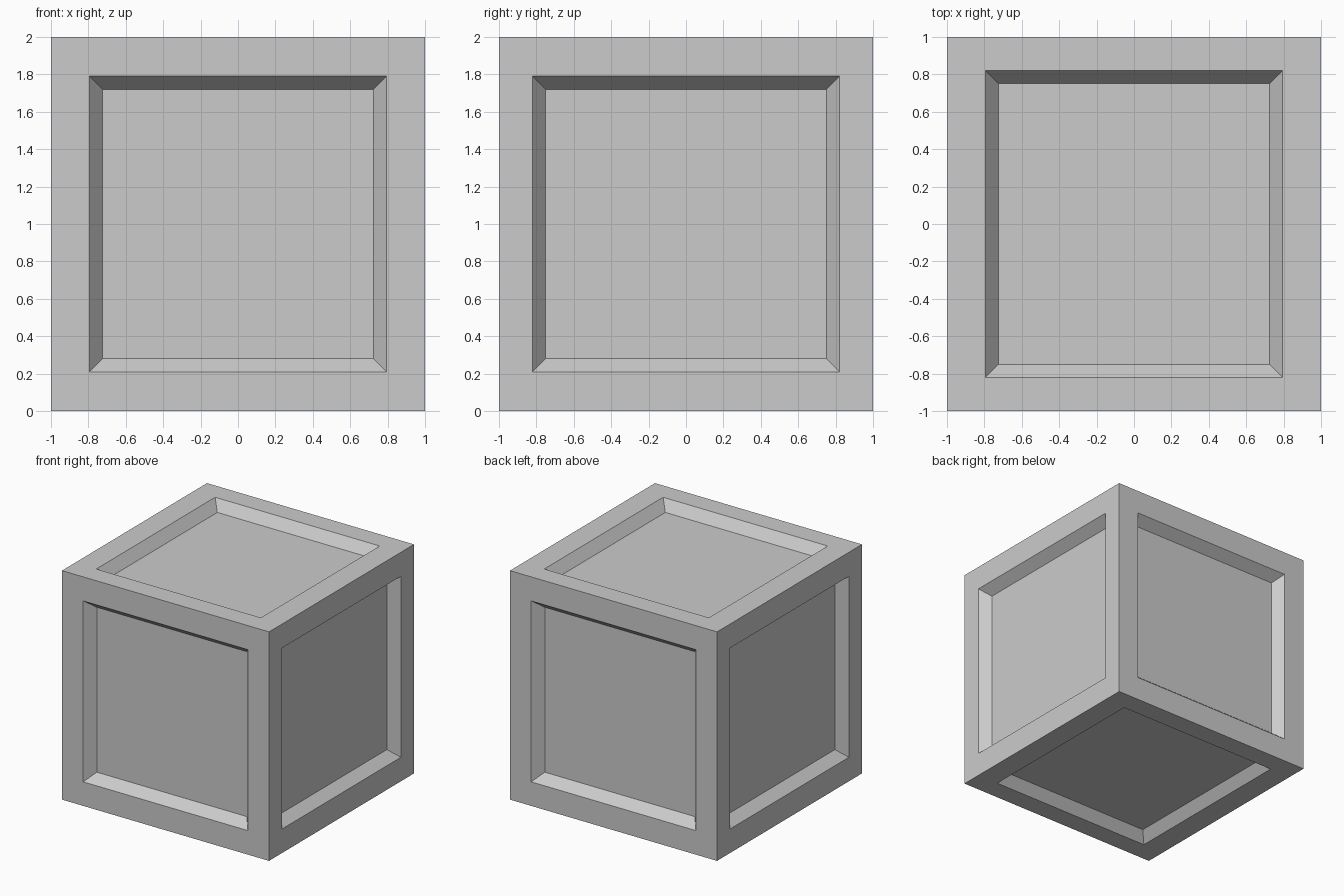
import bpy, bmesh
from mathutils import Vector

if "Cube" in bpy.data.objects:
    bpy.data.objects.remove(bpy.data.objects["Cube"])

OPENING = Vector((0.795, 0.82, 0.79))   # half sizes of the panel openings along x, y, z
SLOPE = 0.07                            # inward run of the sloped walls
DEPTH = 0.087                           # recess depth

bm = bmesh.new()
bmesh.ops.create_cube(bm, size=2)


def inset_panel(face, axis, half, level):
    """Inset a face and snap the new inner face to given half sizes and level."""
    bmesh.ops.inset_individual(bm, faces=[face], thickness=0.05)
    for v in face.verts:
        for i in range(3):
            sign = 1 if v.co[i] > 0 else -1
            v.co[i] = sign * (level if i == axis else half[i])


# Recessed panel with sloped walls on each of the six sides
for face in list(bm.faces):
    axis = max(range(3), key=lambda i: abs(face.normal[i]))
    inset_panel(face, axis, OPENING, 1)
    inset_panel(face, axis, OPENING - Vector((SLOPE,) * 3), 1 - DEPTH)

bmesh.ops.translate(bm, verts=bm.verts, vec=(0, 0, 1))
bmesh.ops.recalc_face_normals(bm, faces=bm.faces)

# Crate body
mesh = bpy.data.meshes.new("crate")
bm.to_mesh(mesh)
bm.free()
crate = bpy.data.objects.new("crate", mesh)
bpy.context.collection.objects.link(crate)
